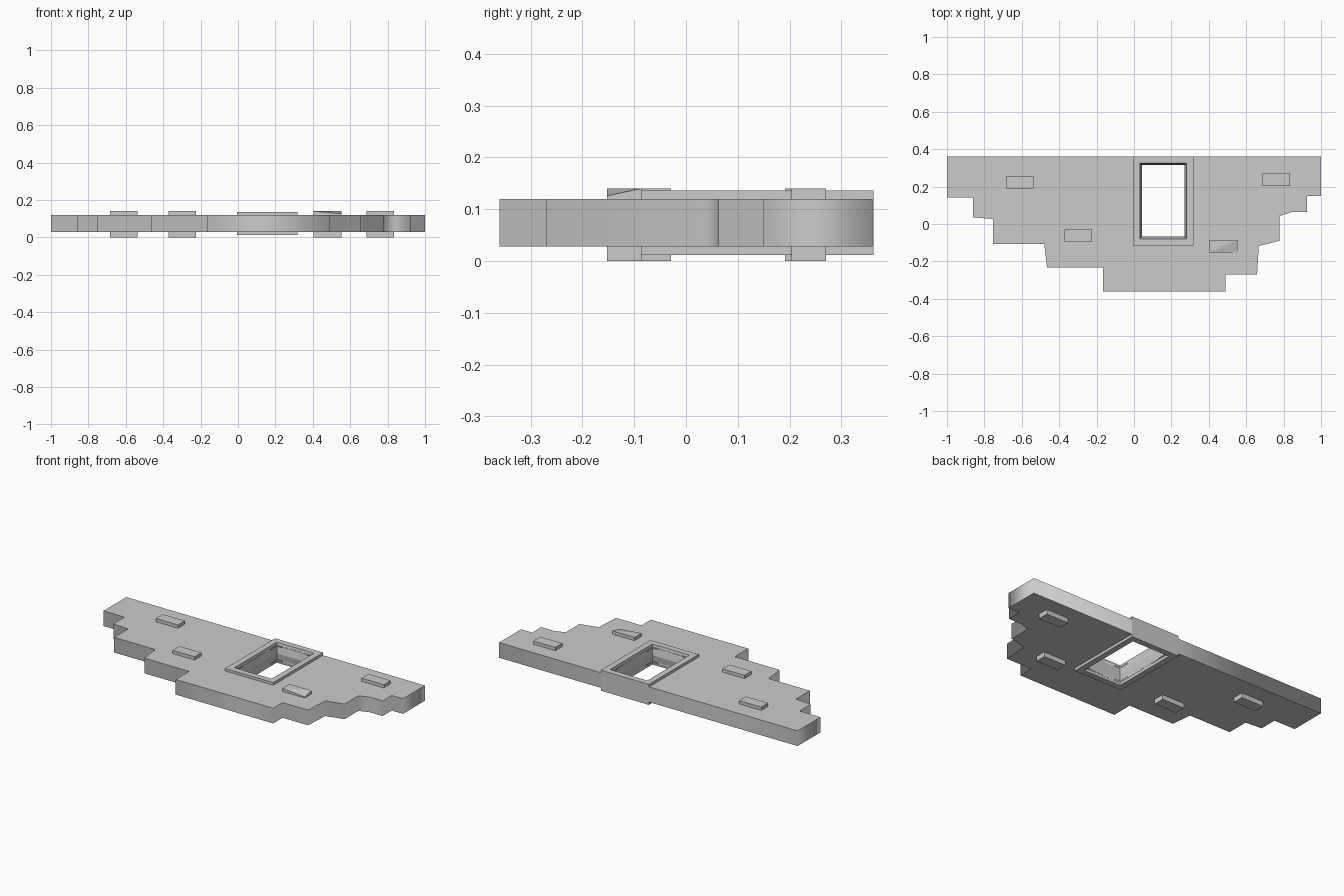
import bpy, bmesh

if "Cube" in bpy.data.objects:
    bpy.data.objects.remove(bpy.data.objects["Cube"])

Z_MID = 0.074          # mid-height of the slab
FRAME = (-0.005, 0.317, -0.115, 0.362)   # x0, x1, y0, y1


def rect(x0, x1, y0, y1, inset=0.0):
    return [(x0 + inset, y0 + inset), (x1 - inset, y0 + inset),
            (x1 - inset, y1 - inset), (x0 + inset, y1 - inset)]


def link_bmesh(name, bm):
    bmesh.ops.recalc_face_normals(bm, faces=bm.faces)
    mesh = bpy.data.meshes.new(name)
    bm.to_mesh(mesh)
    bm.free()
    obj = bpy.data.objects.new(name, mesh)
    bpy.context.collection.objects.link(obj)
    return obj


# Stepped slab with a rectangular opening, from a filled 2D curve
outline = [(-1, 0.36), (-1, 0.142), (-0.86, 0.142), (-0.86, 0.035),
           (-0.755, 0.027), (-0.755, -0.106), (-0.48, -0.106),
           (-0.465, -0.232), (-0.165, -0.232), (-0.165, -0.36),
           (0.488, -0.36), (0.488, -0.27), (0.658, -0.27),
           (0.667, -0.117), (0.777, -0.09), (0.777, 0.042),
           (0.84, 0.063), (0.925, 0.063), (0.925, 0.15), (1, 0.15),
           (1, 0.36)]
curve = bpy.data.curves.new("slab_profile", 'CURVE')
curve.dimensions = '2D'
curve.fill_mode = 'BOTH'
curve.extrude = 0.046
for pts in (outline, rect(*FRAME, inset=0.04)):
    spline = curve.splines.new('POLY')
    spline.points.add(len(pts) - 1)
    for p, (x, y) in zip(spline.points, pts):
        p.co = (x, y, 0, 1)
    spline.use_cyclic_u = True
helper = bpy.data.objects.new("slab_profile", curve)
bpy.context.collection.objects.link(helper)
bpy.context.view_layer.update()
mesh = bpy.data.meshes.new_from_object(
    helper.evaluated_get(bpy.context.evaluated_depsgraph_get()))
bpy.data.objects.remove(helper)
slab = bpy.data.objects.new("stepped_slab", mesh)
slab.location.z = Z_MID
bpy.context.collection.objects.link(slab)

# Raised frame lining the opening, its inner walls narrowing to mid-height
section = [(0, -0.062), (0, 0.062), (0.036, 0.062), (0.047, 0.0),
           (0.036, -0.062)]   # inset, height from the middle
bm = bmesh.new()
rings = [[bm.verts.new((x, y, Z_MID + dz)) for x, y in rect(*FRAME, inset=i)]
         for i, dz in section]
for a, b in zip(rings, rings[1:] + rings[:1]):
    for k in range(4):
        n = (k + 1) % 4
        bm.faces.new((a[k], a[n], b[n], b[k]))
link_bmesh("opening_frame", bm)


# Small blocks that stick out of both faces of the slab
def block(name, x, y, low_corner=0.0):
    bm = bmesh.new()
    corners = rect(x - 0.074, x + 0.074, y - 0.033, y + 0.033)
    bottom = [bm.verts.new((*c, 0.0)) for c in corners]
    top = [bm.verts.new((*c, 0.14)) for c in corners]
    top[1].co.z -= low_corner
    bm.faces.new(bottom)
    bm.faces.new((top[0], top[1], top[2]))
    bm.faces.new((top[0], top[2], top[3]))
    for k in range(4):
        n = (k + 1) % 4
        bm.faces.new((bottom[k], bottom[n], top[n], top[k]))
    link_bmesh(name, bm)


block("block_back_left", -0.61, 0.224)
block("block_front_left", -0.298, -0.062)
block("block_front_right", 0.479, -0.119, low_corner=0.014)
block("block_back_right", 0.76, 0.237)
